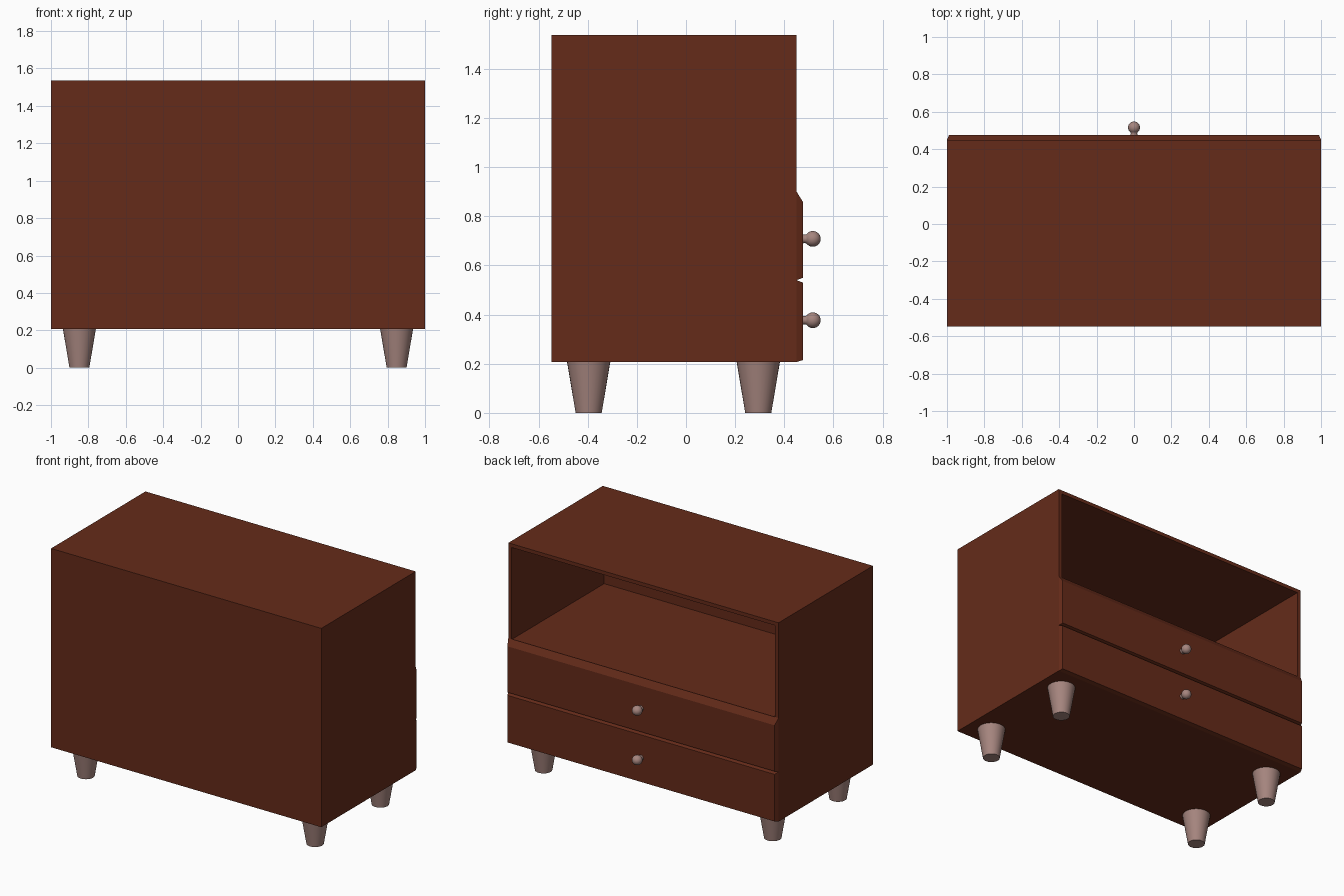
import bpy, bmesh, math
from mathutils import Matrix

if "Cube" in bpy.data.objects:
    bpy.data.objects.remove(bpy.data.objects["Cube"])


def material(name, rgb):
    m = bpy.data.materials.new(name)
    m.diffuse_color = (*rgb, 1)
    m.use_nodes = True
    m.node_tree.nodes["Principled BSDF"].inputs["Base Color"].default_value = m.diffuse_color
    return m


WOOD = material("dark_wood", (0.13, 0.024, 0.01))
PALE = material("pale_wood", (0.38, 0.235, 0.21))
BOTTOM, TOP, SHELF = 0.207, 1.537, 0.897
BACK, FRONT = -0.548, 0.45
WALL = 0.035


def finish(bm, name, mat, smooth=False):
    bmesh.ops.recalc_face_normals(bm, faces=bm.faces[:])
    me = bpy.data.meshes.new(name)
    bm.to_mesh(me)
    bm.free()
    me.materials.append(mat)
    ob = bpy.data.objects.new(name, me)
    bpy.context.collection.objects.link(ob)
    if smooth:
        bpy.ops.object.select_all(action='DESELECT')
        ob.select_set(True)
        bpy.context.view_layer.objects.active = ob
        bpy.ops.object.shade_smooth_by_angle(angle=math.radians(40))
    return ob


def cube(y0, y1, z0, z1):
    bm = bmesh.new()
    bmesh.ops.create_cube(bm, size=2)
    for v in bm.verts:
        v.co.y = y1 if v.co.y > 0 else y0
        v.co.z = z1 if v.co.z > 0 else z0
    return bm


def lathe(name, profile, matrix, mat):
    """Spin (radius, height) points around z, then place."""
    bm = bmesh.new()
    verts = [bm.verts.new((r, 0, h)) for r, h in profile]
    edges = [bm.edges.new(p) for p in zip(verts, verts[1:])]
    bmesh.ops.spin(bm, geom=verts + edges, axis=(0, 0, 1), cent=(0, 0, 0),
                   angle=math.tau, steps=32)
    bmesh.ops.remove_doubles(bm, verts=bm.verts[:], dist=1e-5)
    bmesh.ops.transform(bm, matrix=matrix, verts=bm.verts[:])
    return finish(bm, name, mat, True)


# Carcass: box with an open shelf recessed into the +y side
bm = cube(BACK, FRONT, BOTTOM, TOP)
bm.normal_update()
face = next(f for f in bm.faces if f.normal.y > 0.9)
bmesh.ops.inset_region(bm, faces=[face], thickness=WALL)
for v in face.verts:
    if v.co.z < 1:
        v.co.z = SHELF
hole = bmesh.ops.extrude_face_region(bm, geom=[face])
for v in hole["geom"]:
    if isinstance(v, bmesh.types.BMVert):
        v.co.y = BACK + 0.02
if face.is_valid:
    bmesh.ops.delete(bm, geom=[face], context='FACES_ONLY')
finish(bm, "carcass", WOOD)

# Drawer fronts with chamfered borders, and their round knobs
drawers = (("lower", BOTTOM, 0.54, 0.215, 0.53, 0.377),
           ("upper", 0.54, 0.90, 0.55, 0.858, 0.708))
for name, z0, z1, f0, f1, knob_z in drawers:
    bm = cube(FRONT, 0.476, z0, z1)
    for v in bm.verts:
        if v.co.y > 0.46:
            v.co.x *= 0.989
            v.co.z = f1 if v.co.z > (z0 + z1) / 2 else f0
    finish(bm, name + "_drawer_front", WOOD)

    ball = [(0.032 * math.sin(a), 0.042 - 0.032 * math.cos(a))
            for a in (math.radians(35 + 145 * i / 12) for i in range(13))]
    profile = [(0, -0.005), (0.02, -0.005), (0.017, 0.008)] + ball
    place = Matrix.Translation((0, 0.474, knob_z)) @ Matrix.Rotation(-math.pi / 2, 4, 'X')
    lathe(name + "_knob", profile, place, PALE)

# Tapered legs
for side, x in (("left", -0.848), ("right", 0.848)):
    for end, y in (("front", -0.396), ("back", 0.294)):
        lathe(f"{end}_{side}_leg", [(0, 0), (0.053, 0), (0.088, BOTTOM), (0, BOTTOM)],
              Matrix.Translation((x, y, 0)), PALE)
